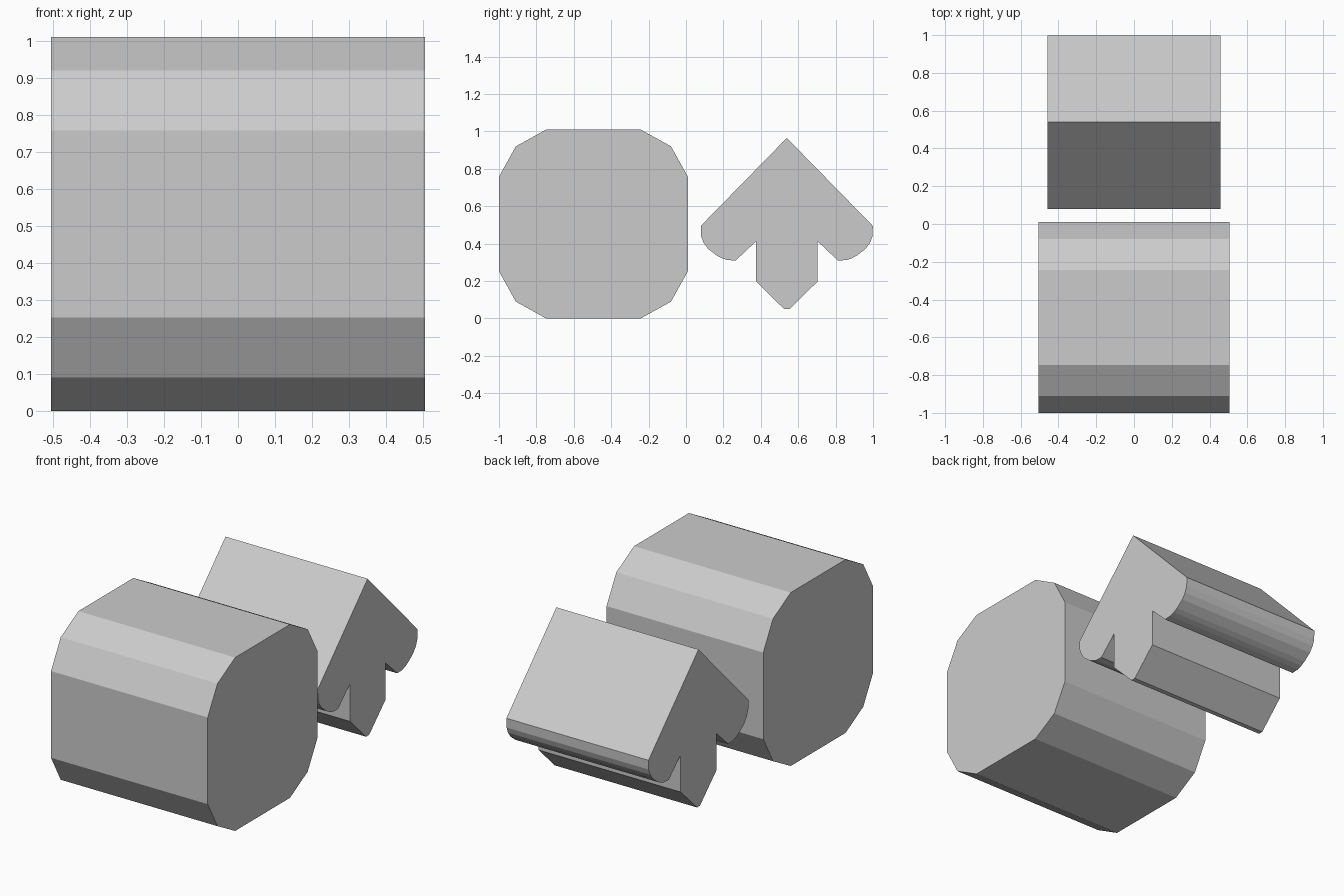
import bpy, bmesh

if "Cube" in bpy.data.objects:
    bpy.data.objects.remove(bpy.data.objects["Cube"])


def extrude_x(name, profile, half_width):
    """Closed prism along x from a (y, z) profile."""
    bm = bmesh.new()
    face = bm.faces.new([bm.verts.new((-half_width, y, z)) for y, z in profile])
    out = bmesh.ops.extrude_face_region(bm, geom=[face], use_keep_orig=True)
    moved = [g for g in out["geom"] if isinstance(g, bmesh.types.BMVert)]
    bmesh.ops.translate(bm, verts=moved, vec=(2 * half_width, 0, 0))
    bmesh.ops.recalc_face_normals(bm, faces=bm.faces[:])
    mesh = bpy.data.meshes.new(name)
    bm.to_mesh(mesh)
    bm.free()
    obj = bpy.data.objects.new(name, mesh)
    bpy.context.collection.objects.link(obj)
    return obj


# Twelve-sided rounded block: one corner repeated in four quarter turns
R = 0.505
corner = [(R, R / 2), (0.415, 0.415), (R / 2, R)]
block = []
for turn in range(4):
    block += corner
    corner = [(-z, y) for y, z in corner]
extrude_x("rounded_block", [(y - 0.495, z + R) for y, z in block], R)

# Arrow-shaped bar: right half outline from tip to base, mirrored
CENTRE = 0.539
half = [(0.46, 0.495), (0.458, 0.44), (0.445, 0.405), (0.421, 0.372),
        (0.376, 0.337), (0.348, 0.322), (0.318, 0.312), (0.273, 0.31),
        (0.164, 0.413), (0.164, 0.197), (0.014, 0.05)]
arrow = [(0, 0.965)] + half + [(-y, z) for y, z in reversed(half)]
extrude_x("arrow_bar", [(y + CENTRE, z) for y, z in arrow], 0.458)
